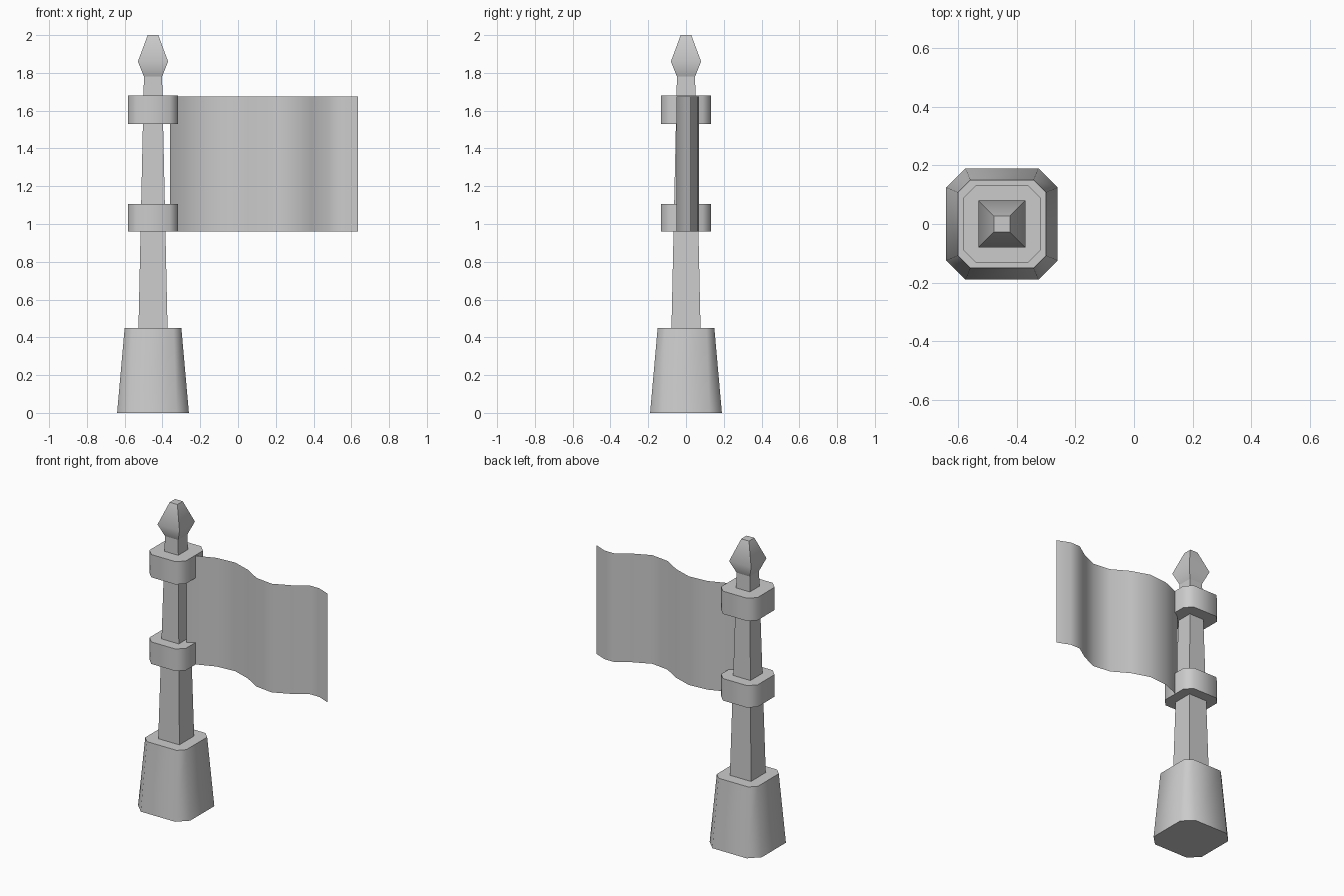
import bpy, bmesh, math

if "Cube" in bpy.data.objects:
    bpy.data.objects.remove(bpy.data.objects["Cube"])

POLE_X = -0.45


def finish(bm, name, closed=True):
    if closed:
        bmesh.ops.recalc_face_normals(bm, faces=bm.faces)
    mesh = bpy.data.meshes.new(name)
    bm.to_mesh(mesh)
    bm.free()
    obj = bpy.data.objects.new(name, mesh)
    bpy.context.collection.objects.link(obj)
    bpy.ops.object.select_all(action='DESELECT')
    obj.select_set(True)
    bpy.context.view_layer.objects.active = obj
    bpy.ops.object.shade_smooth_by_angle(angle=math.radians(50))
    return obj


def section(half, chamfer):
    """Square outline, with cut corners when chamfer > 0."""
    if chamfer == 0:
        return [(half, -half), (half, half), (-half, half), (-half, -half)]
    f = half - chamfer
    return [(half, -f), (half, f), (f, half), (-f, half),
            (-half, f), (-half, -f), (-f, -half), (f, -half)]


def loft(name, levels):
    """Capped loft through (z, half width, chamfer) levels around the pole axis."""
    bm = bmesh.new()
    rings = [[bm.verts.new((POLE_X + x, y, z)) for x, y in section(h, c)]
             for z, h, c in levels]
    n = len(rings[0])
    for low, high in zip(rings, rings[1:]):
        for i in range(n):
            j = (i + 1) % n
            bm.faces.new((low[i], low[j], high[j], high[i]))
    bm.faces.new(rings[0][::-1])
    bm.faces.new(rings[-1])
    return finish(bm, name)


# Tapered stone foot
loft("base", [(0, 0.19, 0.065), (0.45, 0.15, 0.042)])

# Square tapered pole and spear-like tip
loft("pole", [(0.40, 0.078, 0), (1.78, 0.048, 0)])
loft("finial", [(1.78, 0.048, 0), (1.86, 0.08, 0), (2.0, 0.028, 0)])

# Two collars holding the cloth
for label, z0, z1 in (("lower", 0.96, 1.105), ("upper", 1.53, 1.68)):
    loft(label + "_collar", [(z0, 0.133, 0.045), (z1, 0.133, 0.045)])

# Thin waving cloth
wave = [(-0.36, -0.02), (-0.3, 0.02), (-0.2, 0.06), (-0.07, 0.07),
        (0.05, 0.03), (0.16, -0.035), (0.28, -0.05), (0.39, 0.0),
        (0.48, 0.06), (0.55, 0.06), (0.635, 0.025)]
bm = bmesh.new()
cols = [[bm.verts.new((x, y, z)) for z in (0.96, 1.675)] for x, y in wave]
for a, b in zip(cols, cols[1:]):
    bm.faces.new((a[0], b[0], b[1], a[1]))
finish(bm, "flag", closed=False)
